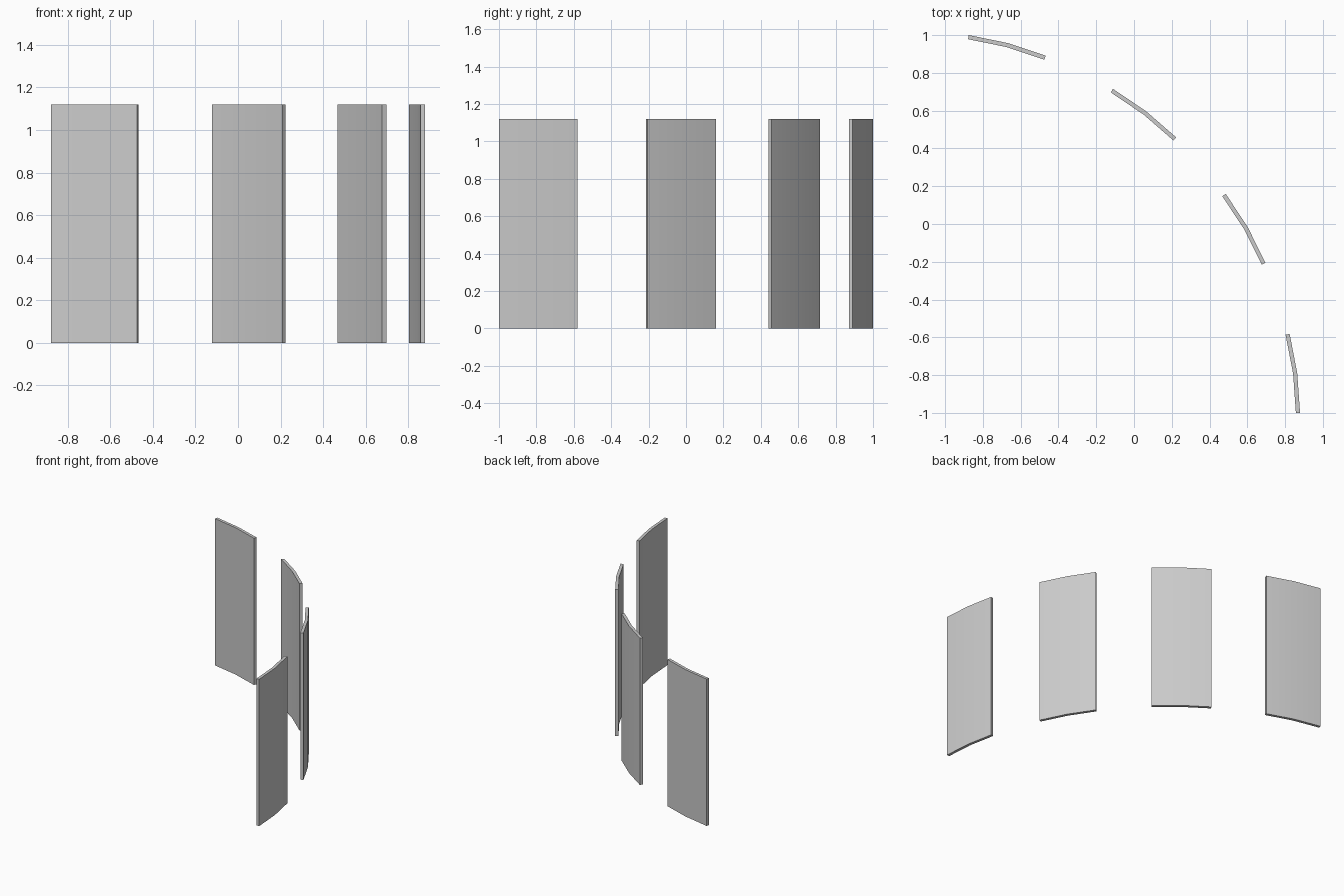
import bpy
import bmesh
from math import sin, cos, radians

if "Cube" in bpy.data.objects:
    bpy.data.objects.remove(bpy.data.objects["Cube"])

# Arc on which the panels stand
CX, CY = -1.209, -1.062
R_OUT, THICK = 2.089, 0.022
HALF, HEIGHT = 5.8, 1.12


def arc_point(radius, deg):
    a = radians(deg)
    return (CX + radius * cos(a), CY + radius * sin(a), 0)


def curved_panel(name, mid):
    # Two-segment bowed outline, extruded upward
    steps = [(mid - HALF, 0), (mid, 0.002), (mid + HALF, 0)]
    outline = [arc_point(R_OUT + b, a) for a, b in steps]
    outline += [arc_point(R_OUT - THICK + b, a) for a, b in reversed(steps)]
    bm = bmesh.new()
    face = bm.faces.new([bm.verts.new(p) for p in outline])
    ext = bmesh.ops.extrude_face_region(bm, geom=[face])
    top = [v for v in ext["geom"] if isinstance(v, bmesh.types.BMVert)]
    bmesh.ops.translate(bm, verts=top, vec=(0, 0, HEIGHT))
    bmesh.ops.recalc_face_normals(bm, faces=bm.faces)
    mesh = bpy.data.meshes.new(name)
    bm.to_mesh(mesh)
    bm.free()
    obj = bpy.data.objects.new(name, mesh)
    bpy.context.collection.objects.link(obj)
    bpy.ops.object.select_all(action='DESELECT')
    obj.select_set(True)
    bpy.context.view_layer.objects.active = obj
    bpy.ops.object.shade_smooth_by_angle(angle=radians(30))


# Four free-standing panels, evenly spaced round the arc
for i in range(4):
    curved_panel(f"curved_panel_{i + 1}", 7.5 + 22.5 * i)
